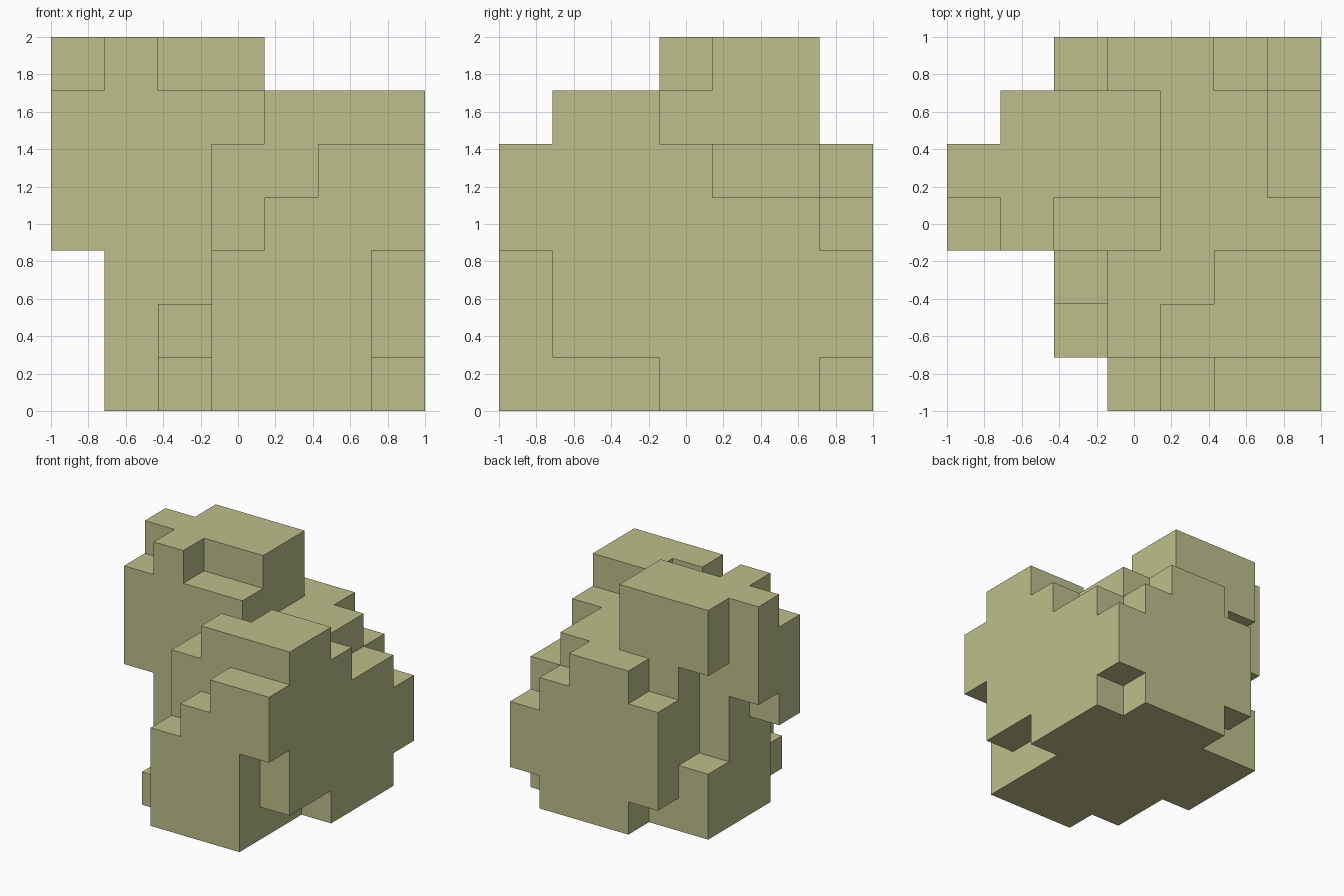
import bpy
import bmesh
from mathutils import Vector

cube = bpy.data.objects.get("Cube")
if cube:
    bpy.data.objects.remove(cube, do_unlink=True)

GRID = 7
CELL = 2 / GRID

# Column tops and undersides in cells: rows run back to front, characters run along +x
TOPS = ["0045543", "0777554", "7777554", "6766555", "0025566", "0015666", "0003455"]
UNDERSIDES = ["0010001", "0000000", "4000000", "3000000", "0000001", "0000001", "0000003"]


def filled_cells():
    """Fill every column, then carve the notch under the rear overhang."""
    cells = set()
    for row, (tops, lows) in enumerate(zip(TOPS, UNDERSIDES)):
        for x, (top, low) in enumerate(zip(tops, lows)):
            cells.update((x, GRID - 1 - row, z) for z in range(int(low), int(top)))
    return cells - {(1, 5, z) for z in range(2, 5)}


def flat_material(name, colour):
    mat = bpy.data.materials.new(name)
    mat.use_nodes = True
    mat.diffuse_color = colour
    mat.node_tree.nodes["Principled BSDF"].inputs["Base Color"].default_value = colour
    return mat


def build_shell(name, cells, mat):
    """Make one clean outer shell from the exposed sides of the cells."""
    bm = bmesh.new()
    verts = {}

    def corner(point):
        if point not in verts:
            verts[point] = bm.verts.new(Vector(point) * CELL - Vector((1, 1, 0)))
        return verts[point]

    for cell in sorted(cells):
        for axis in range(3):
            u, v = (axis + 1) % 3, (axis + 2) % 3
            for side in (0, 1):
                neighbour = list(cell)
                neighbour[axis] += 2 * side - 1
                if tuple(neighbour) in cells:
                    continue
                loop = []
                for du, dv in ((0, 0), (1, 0), (1, 1), (0, 1)):
                    point = list(cell)
                    point[axis] += side
                    point[u] += du
                    point[v] += dv
                    loop.append(corner(tuple(point)))
                bm.faces.new(loop if side else loop[::-1])

    # Merge the coplanar squares into large flat faces
    bmesh.ops.dissolve_limit(bm, angle_limit=0.01, verts=bm.verts[:], edges=bm.edges[:])
    mesh = bpy.data.meshes.new(name)
    bm.to_mesh(mesh)
    bm.free()
    mesh.materials.append(mat)
    obj = bpy.data.objects.new(name, mesh)
    bpy.context.collection.objects.link(obj)
    return obj


olive = flat_material("pale_olive", (0.51, 0.52, 0.26, 1))
build_shell("stepped_block_body", filled_cells(), olive)
